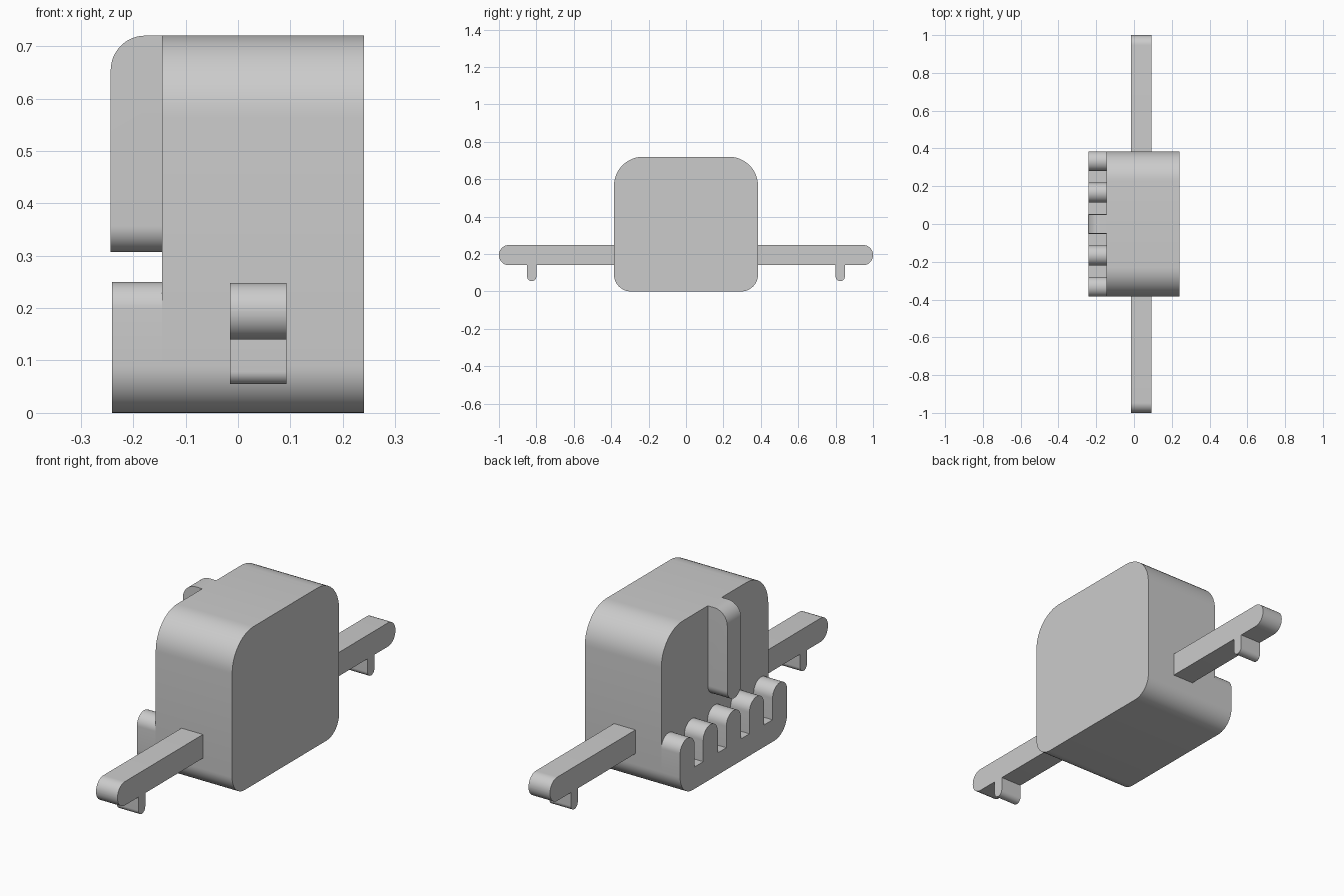
import bpy, bmesh, math
from mathutils import Vector

cube = bpy.data.objects.get("Cube")
if cube:
    bpy.data.objects.remove(cube, do_unlink=True)

grey = bpy.data.materials.new("plain_grey")
grey.use_nodes = True
GREY = (0.6, 0.6, 0.6, 1)
grey.diffuse_color = GREY
grey.node_tree.nodes["Principled BSDF"].inputs["Base Color"].default_value = GREY


def rounded(corners, steps=12):
    """Outline in (y, z) from corners (y, z, radius), each filleted by an arc."""
    out = []
    for i, (y, z, r) in enumerate(corners):
        p = Vector((y, z))
        if r == 0:
            out.append(p)
            continue
        a = (Vector(corners[i - 1][:2]) - p).normalized()
        b = (Vector(corners[(i + 1) % len(corners)][:2]) - p).normalized()
        centre = p + (a + b) * r
        for k in range(steps + 1):
            t = k / steps * math.pi / 2
            q = centre - b * r * math.cos(t) - a * r * math.sin(t)
            if not out or (q - out[-1]).length > 1e-4:
                out.append(q)
    return out


def extrude_x(name, corners, x0, x1, top_round=0):
    """Extrude a rounded side outline from x0 to x1; optionally round the outer top edge."""
    bm = bmesh.new()
    face = bm.faces.new([bm.verts.new((x0, p.x, p.y)) for p in rounded(corners)])
    geom = bmesh.ops.extrude_face_region(bm, geom=[face])["geom"]
    moved = [v for v in geom if isinstance(v, bmesh.types.BMVert)]
    bmesh.ops.translate(bm, vec=(x1 - x0, 0, 0), verts=moved)
    bmesh.ops.recalc_face_normals(bm, faces=bm.faces[:])
    if top_round:
        top = max(v.co.z for v in bm.verts)
        edge = [e for e in bm.edges if all(abs(v.co.z - top) < 1e-5
                and abs(v.co.x - x0) < 1e-5 for v in e.verts)]
        bmesh.ops.bevel(bm, geom=edge, offset=top_round, segments=12,
                        profile=0.5, affect='EDGES')
    mesh = bpy.data.meshes.new(name)
    bm.to_mesh(mesh)
    bm.free()
    mesh.materials.append(grey)
    obj = bpy.data.objects.new(name, mesh)
    bpy.context.collection.objects.link(obj)
    bpy.ops.object.select_all(action='DESELECT')
    obj.select_set(True)
    bpy.context.view_layer.objects.active = obj
    bpy.ops.object.shade_smooth_by_angle(angle=math.radians(35))
    return obj


HALF, TOP, FACE = 0.385, 0.72, -0.145
LOW_R = 0.09

# Main block
extrude_x("body", [(-HALF, 0, LOW_R), (HALF, 0, LOW_R),
                   (HALF, TOP, 0.155), (-HALF, TOP, 0.155)], FACE, 0.24)

# Comb of five round-topped teeth along the lower side
tooth, tip, floor = 0.105, 0.25, 0.1
pitch = (2 * HALF - tooth) / 4
comb = [(-HALF, 0, LOW_R), (HALF, 0, LOW_R)]
for i in range(5):
    y1 = HALF - i * pitch
    y0 = y1 - tooth
    if i > 0:
        comb.append((y1, floor, 0))
    comb += [(y1, tip, tooth / 2), (y0, tip, tooth / 2)]
    if i < 4:
        comb.append((y0, floor, 0))
extrude_x("comb", comb, -0.24, FACE)

# Upright bar above the middle tooth
w = 0.05
extrude_x("nose_bar", [(-w, 0.307, w), (w, 0.307, w), (w, TOP, 0), (-w, TOP, 0)],
          -0.243, FACE, top_round=0.066)

# Arms with a hanging peg near each end
for side, s in (("front", -1), ("back", 1)):
    extrude_x(side + "_arm", [(s * 0.37, 0.14, 0), (s, 0.14, 0.053),
                              (s, 0.248, 0.053), (s * 0.37, 0.248, 0)], -0.015, 0.093)
    extrude_x(side + "_peg", [(s * 0.8, 0.055, 0.024), (s * 0.849, 0.055, 0.024),
                              (s * 0.849, 0.15, 0), (s * 0.8, 0.15, 0)], -0.015, 0.093)
